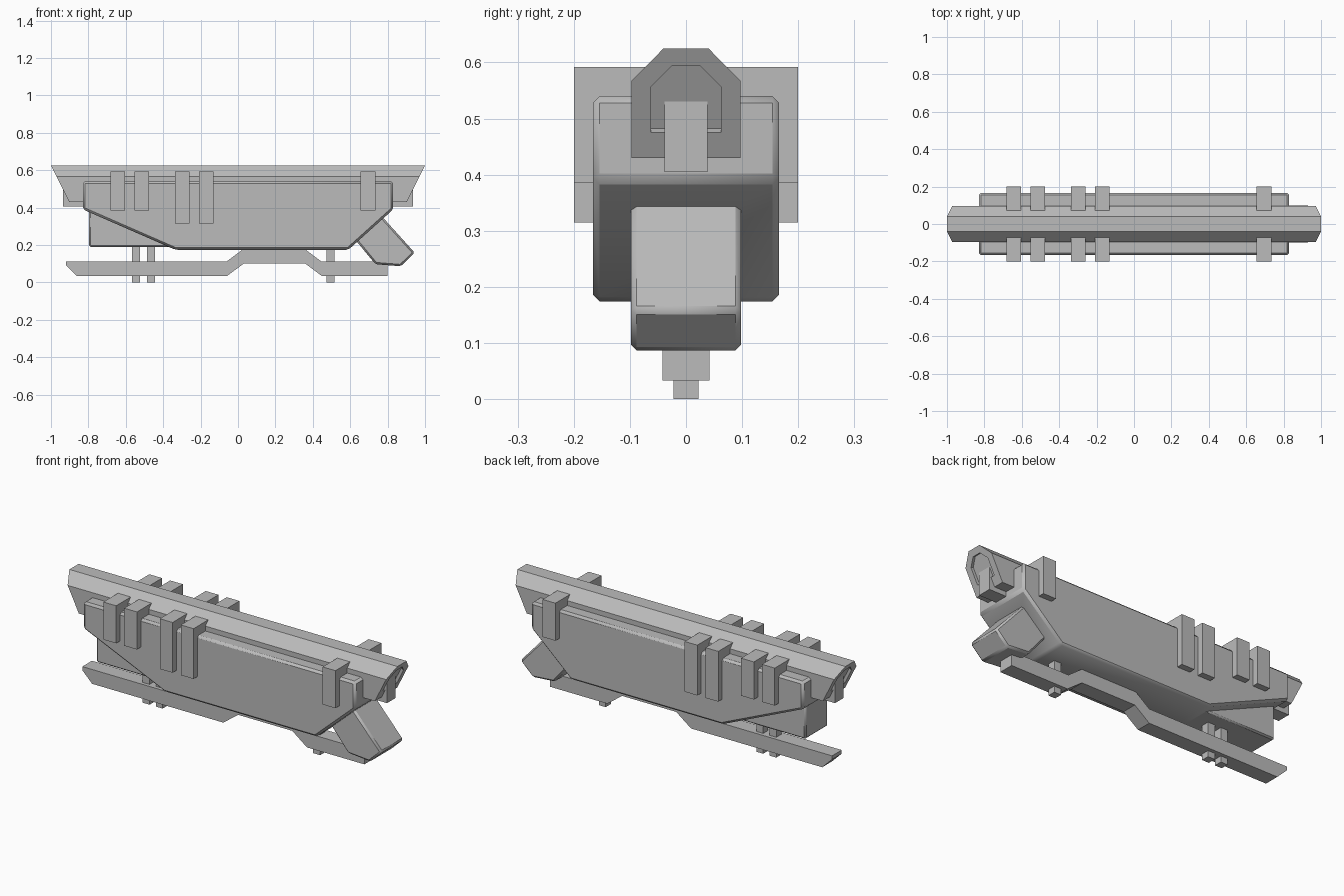
import bpy, bmesh, math
from mathutils import Vector

cube = bpy.data.objects.get("Cube")
if cube:
    bpy.data.objects.remove(cube, do_unlink=True)

grey = bpy.data.materials.new("mid_grey")
grey.use_nodes = True
TONE = (0.5, 0.5, 0.5, 1)
grey.diffuse_color = TONE
grey.node_tree.nodes["Principled BSDF"].inputs["Base Color"].default_value = TONE


def finish(name, bm, bevel=0.0):
    bmesh.ops.recalc_face_normals(bm, faces=bm.faces[:])
    mesh = bpy.data.meshes.new(name)
    bm.to_mesh(mesh)
    bm.free()
    mesh.materials.append(grey)
    ob = bpy.data.objects.new(name, mesh)
    bpy.context.collection.objects.link(ob)
    if bevel:
        mod = ob.modifiers.new("edge_bevel", 'BEVEL')
        mod.width = bevel
        mod.segments = 1
        mod.limit_method = 'ANGLE'
        mod.angle_limit = math.radians(20)
        bpy.ops.object.select_all(action='DESELECT')
        ob.select_set(True)
        bpy.context.view_layer.objects.active = ob
        bpy.ops.object.shade_smooth_by_angle(angle=math.radians(42))
    return ob


def plate(name, outline, half_width, bevel=0.0):
    """Side outline in x and z, extruded evenly across y."""
    bm = bmesh.new()
    face = bm.faces.new([bm.verts.new((x, -half_width, z)) for x, z in outline])
    new = bmesh.ops.extrude_face_region(bm, geom=[face])["geom"]
    bmesh.ops.translate(bm, vec=(0, 2 * half_width, 0),
                        verts=[v for v in new if isinstance(v, bmesh.types.BMVert)])
    return finish(name, bm, bevel)


def box(name, x0, x1, z0, z1, half_width, bevel=0.0):
    return plate(name, [(x0, z0), (x1, z0), (x1, z1), (x0, z1)], half_width, bevel)


# Top rail: chamfered section with raked, recessed ends
def mirrored(half):
    return half + [(-y, z) for y, z in reversed(half)]


outer = mirrored([(0.097, 0.43), (0.097, 0.567), (0.04, 0.625)])
inner = mirrored([(0.062, 0.475), (0.062, 0.557), (0.025, 0.594)])
bm = bmesh.new()


def end_ring(section, side, depth=0.0):
    inward = Vector((-0.89 * side, 0, 0.45)) * depth
    return [bm.verts.new(Vector((side * (1 - (0.625 - z) * 0.5), y, z)) + inward)
            for y, z in section]


def bridge(a, b):
    for i in range(len(a)):
        j = (i + 1) % len(a)
        bm.faces.new((a[i], a[j], b[j], b[i]))


rims = []
for side in (-1, 1):
    rim, lip, floor = end_ring(outer, side), end_ring(inner, side), end_ring(inner, side, 0.016)
    bridge(rim, lip)
    bridge(lip, floor)
    bm.faces.new(floor)
    rims.append(rim)
bridge(*rims)
finish("top_rail", bm)

# Bar running through the rail
box("rail_core", -0.935, 0.935, 0.405, 0.54, 0.038)

# Main housing and the block below its rear slope
plate("main_body", [(-0.83, 0.54), (-0.83, 0.39), (-0.335, 0.174), (0.59, 0.174),
                    (0.83, 0.39), (0.83, 0.54)], 0.166, 0.012)
box("rear_block", -0.797, -0.2, 0.19, 0.45, 0.098, 0.008)

# Angled grip block
plate("angled_block", [(0.60, 0.26), (0.735, 0.097), (0.87, 0.086), (0.945, 0.158),
                       (0.77, 0.352), (0.68, 0.36)], 0.098, 0.01)

# Cranked lower bar with pins
plate("lower_bar", [(-0.92, 0.112), (-0.92, 0.092), (-0.86, 0.033), (-0.06, 0.033),
                    (0.03, 0.10), (0.36, 0.10), (0.45, 0.033), (0.80, 0.033),
                    (0.80, 0.112), (0.445, 0.112), (0.36, 0.176), (0.025, 0.176),
                    (-0.06, 0.112)], 0.042)
for i, x in enumerate((-0.545, -0.465, 0.495)):
    box(f"bar_pin_{i + 1}", x - 0.021, x + 0.021, 0.0, 0.22, 0.022)

# Clamps across the rail
for i, (x, low) in enumerate(((-0.642, 0.385), (-0.515, 0.385), (-0.298, 0.315),
                              (-0.17, 0.315), (0.695, 0.385))):
    box(f"clamp_{i + 1}", x - 0.039, x + 0.039, low, 0.592, 0.2)
